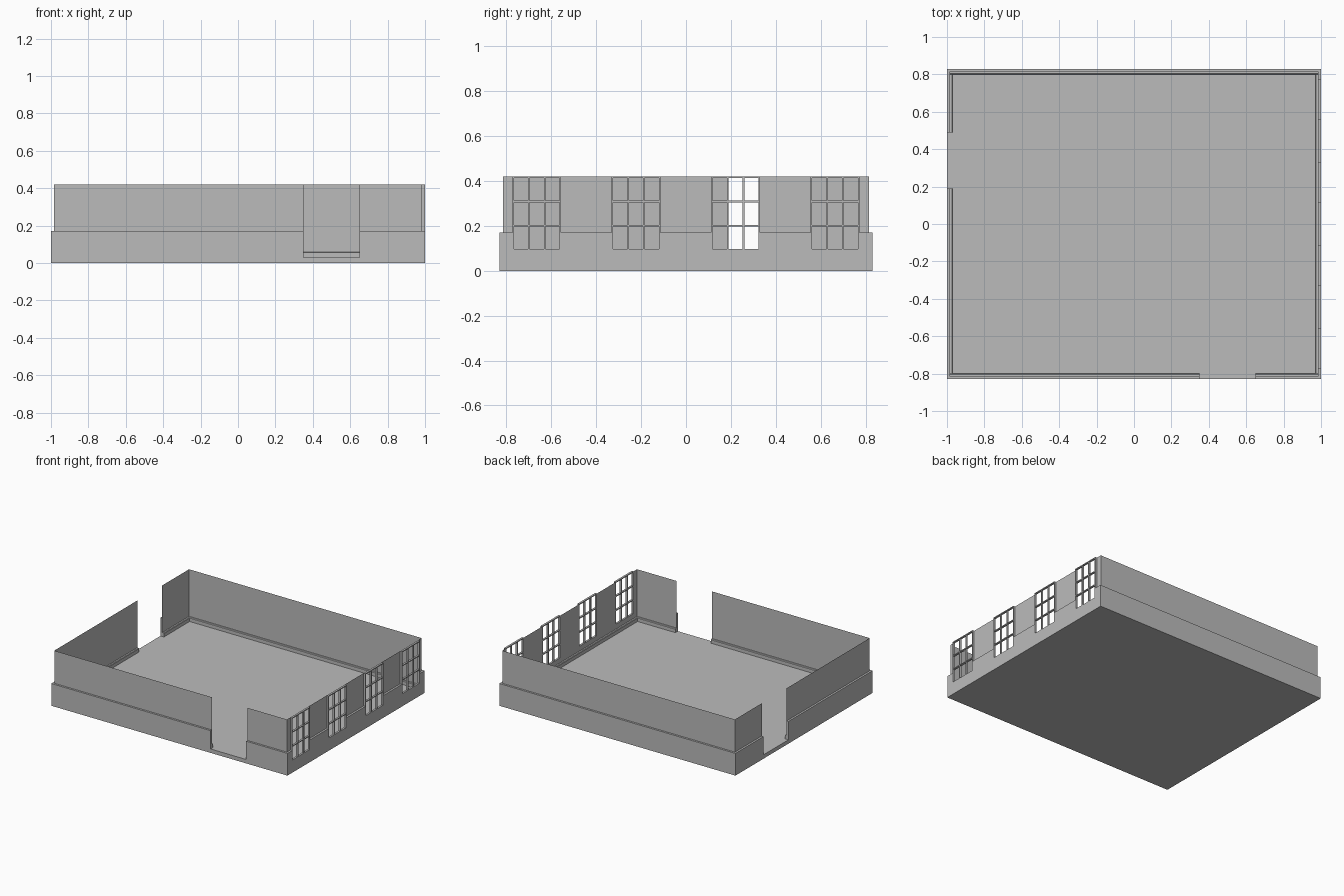
import bpy, bmesh
from mathutils import Vector

if "Cube" in bpy.data.objects:
    bpy.data.objects.remove(bpy.data.objects["Cube"])

HX, HY = 1.0, 0.83            # outer half sizes
T = 0.015                     # trim thickness either side of the wall sheet
FLOOR, BASE, LEDGE, TOP = 0.03, 0.06, 0.17, 0.42

grey = bpy.data.materials.new("light grey")
grey.diffuse_color = (0.5, 0.5, 0.5, 1)
grey.use_nodes = True
grey.node_tree.nodes["Principled BSDF"].inputs["Base Color"].default_value = grey.diffuse_color


def make(name, build):
    bm = bmesh.new()
    build(bm)
    me = bpy.data.meshes.new(name)
    bm.to_mesh(me)
    bm.free()
    me.materials.append(grey)
    ob = bpy.data.objects.new(name, me)
    bpy.context.collection.objects.link(ob)
    return ob


def box(bm, lo, hi):
    lo, hi = Vector(lo), Vector(hi)
    vs = bmesh.ops.create_cube(bm, size=1)["verts"]
    for v in vs:
        v.co = (lo + hi) / 2 + v.co * (hi - lo)


def prism(bm, profile, a, b, place):
    """Extrude a (depth, z) profile along a wall from a to b."""
    ends = [[bm.verts.new(place(s, d, z)) for d, z in profile] for s in (a, b)]
    n = len(profile)
    for i in range(n):
        j = (i + 1) % n
        bm.faces.new((ends[0][i], ends[0][j], ends[1][j], ends[1][i]))
    bm.faces.new(ends[0])
    bm.faces.new(ends[1])
    bmesh.ops.recalc_face_normals(bm, faces=bm.faces)


def wall(side, along_x, sign, openings):
    """Sheet wall, outer wainscot and inner baseboard; openings = (start, end, sill)."""
    half = HX if along_x else HY
    plane = (HY if along_x else HX) - T

    def place(s, d, z):       # d is measured outwards from the wall sheet
        o = sign * (plane + d)
        return (s, o, z) if along_x else (o, s, z)

    def strips(end):          # (start, end, bottom, is_under_opening top)
        out, at = [], -end
        for a, b, sill in openings:
            out.append((at, a, None))
            if sill > FLOOR:
                out.append((a, b, sill))
            at = b
        return out + [(at, end, None)]

    def sheet(bm):
        for a, b, top in strips(half - T):
            z = top or TOP
            bm.faces.new([bm.verts.new(place(s, 0, h)) for s, h in
                          ((a, FLOOR), (b, FLOOR), (b, z), (a, z))])

    def wainscot(bm):
        for a, b, top in strips(half if along_x else half - T):
            z = top or LEDGE
            prism(bm, [(0, FLOOR), (T, FLOOR), (T, z), (0, z)], a, b, place)

    def baseboard(bm):
        for a, b, _ in strips(half - T if along_x else half - 2 * T):
            prism(bm, [(0, FLOOR), (-T, FLOOR), (-T, BASE - 0.004),
                       (-T + 0.004, BASE), (0, BASE)], a, b, place)

    make(side + "_wall", sheet)
    make(side + "_wainscot", wainscot)
    make(side + "_baseboard", baseboard)


# Floor slab
make("floor", lambda bm: box(bm, (-HX, -HY, 0), (HX, HY, FLOOR)))

# Four walls, with doorways in front and left, windows on the right
SILL, WIN_W = 0.09, 0.218
starts = [-0.774, -0.332, 0.112, 0.555]
wall("front", True, -1, [(0.35, 0.65, FLOOR)])
wall("back", True, 1, [])
wall("left", False, -1, [(0.19, 0.49, FLOOR)])
wall("right", False, 1, [(y, y + WIN_W, SILL) for y in starts])

# Window grids: four uprights and four rails each
BAR = 0.007
for i, y0 in enumerate(starts):
    def grid(bm):
        for k in range(4):
            y = y0 + k * (WIN_W - BAR) / 3
            box(bm, (HX - T, y, SILL), (HX, y + BAR, TOP))
            z = SILL + k * (TOP - SILL - BAR) / 3
            box(bm, (HX - T, y0, z), (HX, y0 + WIN_W, z + BAR))
    make("window_frame_%d" % (i + 1), grid)
